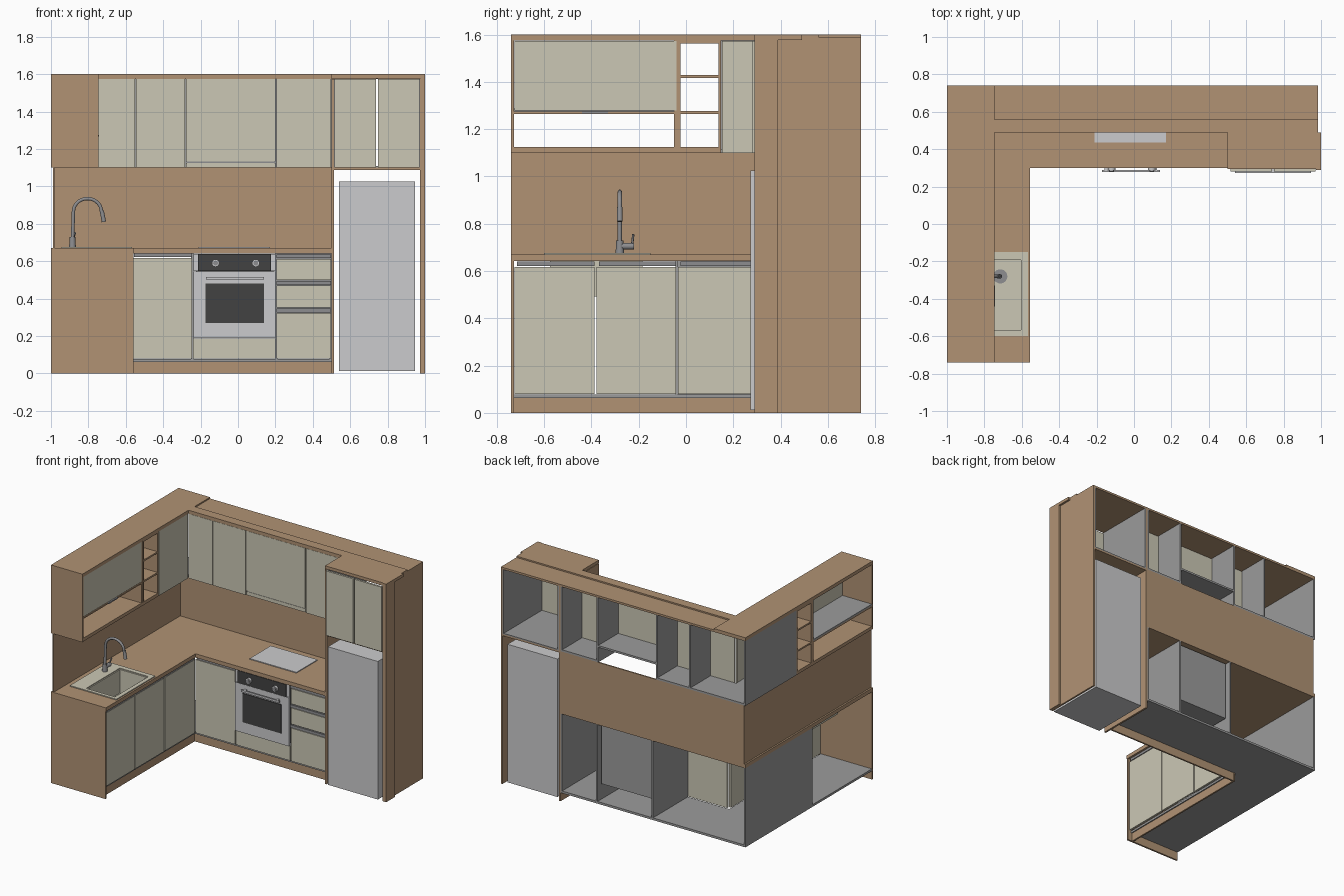
import bpy, math
from mathutils import Vector

if "Cube" in bpy.data.objects:
    bpy.data.objects.remove(bpy.data.objects["Cube"])


def mat(name, r, g, b):
    m = bpy.data.materials.new(name)
    m.diffuse_color = (r, g, b, 1)
    m.use_nodes = True
    m.node_tree.nodes["Principled BSDF"].inputs["Base Color"].default_value = m.diffuse_color
    return m


WOOD = mat("wood", .44, .29, .175)
DOOR = mat("sage_cream", .60, .575, .46)
GREY = mat("carcass_grey", .33, .33, .33)
STEEL = mat("light_steel", .60, .60, .61)
DARK = mat("dark_glass", .055, .055, .055)
METAL = mat("handle_metal", .27, .27, .28)


def box(name, m, x0, x1, y0, y1, z0, z1):
    v = [(x, y, z) for x in (x0, x1) for y in (y0, y1) for z in (z0, z1)]
    f = [(0, 1, 3, 2), (4, 6, 7, 5), (0, 4, 5, 1), (2, 3, 7, 6), (0, 2, 6, 4), (1, 5, 7, 3)]
    me = bpy.data.meshes.new(name)
    me.from_pydata(v, [], f)
    me.materials.append(m)
    o = bpy.data.objects.new(name, me)
    bpy.context.collection.objects.link(o)
    return o


def cyl(name, m, a, b, r, r2=None, n=24):
    a, b = Vector(a), Vector(b)
    bpy.ops.mesh.primitive_cone_add(vertices=n, radius1=r, radius2=r if r2 is None else r2,
                                    depth=(b - a).length, location=(a + b) / 2,
                                    rotation=(b - a).to_track_quat('Z', 'Y').to_euler())
    o = bpy.context.object
    o.name = name
    o.data.materials.append(m)
    bpy.ops.object.shade_smooth_by_angle()
    return o


def ring(name, m, x0, x1, y0, y1, z0, z1, hx0, hx1, hy0, hy1):
    """Slab with a rectangular hole, made of four boards."""
    box(name + "_left", m, x0, hx0, y0, y1, z0, z1)
    box(name + "_right", m, hx1, x1, y0, y1, z0, z1)
    box(name + "_front", m, hx0, hx1, y0, hy0, z0, z1)
    box(name + "_back", m, hx0, hx1, hy1, y1, z0, z1)


T = .012
# ---------- worktop and backsplash ----------
ring("worktop_sink_run", WOOD, -1, -.555, -.74, .74, .642, .67, -.83, -.597, -.575, -.185)
box("worktop_hob_run", WOOD, -.555, .5, .30, .74, .642, .67)
box("backsplash_back", WOOD, -.98, .5, .73, .74, .67, 1.1)
box("backsplash_left", WOOD, -.988, -.98, -.74, .74, .67, 1.1)

# ---------- base carcasses ----------
box("base_end_panel", WOOD, -1, -.558, -.74, -.727, 0, .642)
box("base_floor_left", GREY, -1, -.585, -.727, .74, .062, .078)
box("base_floor_back", GREY, -.585, .5, .335, .74, .062, .078)
box("corner_side_panel", GREY, -1, -.988, -.04, .74, .078, .642)
box("sink_cabinet_divider", GREY, -.988, -.585, -.045, -.033, .078, .642)
for x in (-.25, .2):
    box("base_divider", GREY, x, x + T, .335, .74, .078, .642)
box("base_end_right", GREY, .488, .5, .335, .74, .078, .642)
box("plinth_left", WOOD, -.605, -.593, -.727, .36, 0, .075)
box("plinth_back", WOOD, -.605, .5, .345, .357, 0, .075)

# ---------- sink run doors, facing +x ----------
for y0, y1 in ((-.725, -.386), (-.379, -.042), (-.034, .315)):
    box("sink_run_door", DOOR, -.585, -.57, y0, y1, .08, .618)
    box("sink_run_grip", METAL, -.585, -.568, y0 + .01, y1, .622, .640)

# ---------- hob run fronts, facing -y ----------
box("corner_base_door", DOOR, -.568, -.245, .318, .333, .08, .618)
box("corner_base_grip", METAL, -.555, -.245, .316, .333, .622, .640)
box("oven_drawer", DOOR, -.24, .2, .318, .333, .08, .186)
for z0, z1 in ((.08, .322), (.352, .47), (.50, .612)):
    box("drawer_front", DOOR, .206, .498, .318, .333, z0, z1)
    box("drawer_grip_back", METAL, .206, .498, .328, .335, z1, z1 + .03)
    box("drawer_grip_lip", METAL, .206, .498, .316, .328, z1 + .004, z1 + .024)

# ---------- oven ----------
box("oven_body", GREY, -.225, .19, .322, .71, .20, .632)
box("oven_front", STEEL, -.238, .2, .305, .322, .19, .545)
box("oven_window", DARK, -.175, .138, .300, .305, .27, .482)
box("oven_controls", DARK, -.215, .177, .303, .322, .547, .638)
box("oven_controls_side", STEEL, -.238, .2, .312, .322, .547, .638)
box("oven_handle", STEEL, -.172, .138, .278, .288, .502, .516)
for x in (-.15, .115):
    box("oven_handle_post", STEEL, x - .008, x + .008, .288, .305, .503, .515)
for x in (-.12, .095):
    cyl("oven_knob", STEEL, (x, .303, .59), (x, .285, .59), .02)
    cyl("oven_knob_cap", METAL, (x, .285, .59), (x, .282, .59), .013)

# ---------- hob ----------
box("hob_plate", STEEL, -.21, .17, .435, .68, .67, .676)

# ---------- sink and tap ----------
ring("sink_rim", DOOR, -.945, -.567, -.6, -.15, .67, .677, -.83, -.597, -.575, -.185)
for n, b in (("left", (-.83, -.822, -.575, -.185)), ("right", (-.605, -.597, -.575, -.185)),
             ("front", (-.822, -.605, -.575, -.567)), ("back", (-.822, -.605, -.193, -.185))):
    box("basin_wall_" + n, DOOR, *b, .50, .671)
box("basin_floor", DOOR, -.83, -.597, -.575, -.185, .492, .50)
cyl("sink_drain", METAL, (-.715, -.28, .50), (-.715, -.28, .504), .038)
TX, TY = -.885, -.28
cyl("tap_base", METAL, (TX, TY, .677), (TX, TY, .73), .018, .015)
path = [(TX, .72), (TX + .003, .80), (TX + .005, .865)]
path += [(-.805 - .075 * math.cos(a), .865 + .07 * math.sin(a))
         for a in [math.pi * k / 14 for k in range(1, 14)]]
path += [(-.73, .865), (-.723, .83)]
cu = bpy.data.curves.new("tap_spout", 'CURVE')
cu.dimensions = '3D'
cu.bevel_depth = .0095
cu.bevel_resolution = 3
cu.use_fill_caps = True
sp = cu.splines.new('POLY')
sp.points.add(len(path) - 1)
for p, (x, z) in zip(sp.points, path):
    p.co = (x, TY, z, 1)
cu.materials.append(METAL)
bpy.context.collection.objects.link(bpy.data.objects.new("tap_spout", cu))
cyl("tap_spray_head", METAL, (-.728, TY, .87), (-.717, TY, .81), .011, .012)
cyl("tap_valve", METAL, (TX, TY, .705), (TX, TY + .06, .705), .014)
cyl("tap_lever", METAL, (TX, TY + .052, .71), (TX + .015, TY + .057, .755), .005)

# ---------- left upper run ----------
box("upper_left_top", WOOD, -1, -.745, -.74, .74, 1.575, 1.6)
box("upper_left_end_panel", WOOD, -1, -.745, -.74, -.727, 1.1, 1.575)
box("upper_left_bottom", WOOD, -1, -.748, -.727, .145, 1.1, 1.124)
box("upper_left_shelf", GREY, -1, -.762, -.727, -.04, 1.275, 1.287)
box("upper_left_shelf_facing", WOOD, -1, -.748, -.727, -.04, 1.265, 1.275)
box("upper_left_door", DOOR, -.762, -.748, -.725, -.04, 1.28, 1.573)
box("upper_left_handle", METAL, -.762, -.742, -.44, -.33, 1.266, 1.276)
for y in (-.05, -.036):
    box("open_shelf_side", WOOD, -1, -.748, y, y + .013, 1.124, 1.575)
box("open_shelf_side_rear", WOOD, -1, -.748, .137, .148, 1.1, 1.575)
for z in (1.265, 1.417, 1.563):
    box("open_shelf_board", WOOD, -1, -.75, -.025, .137, z, z + .012)

# ---------- corner and back uppers ----------
box("corner_upper_side", GREY, -1, -.988, .148, .74, 1.1, 1.575)
box("corner_upper_floor", GREY, -.988, -.762, .148, .74, 1.1, 1.114)
box("corner_upper_door", DOOR, -.762, -.748, .152, .49, 1.1, 1.573)
box("back_upper_top_front", WOOD, -.745, .5, .49, .56, 1.575, 1.6)
box("back_upper_top_rear", WOOD, -.745, .985, .56, .74, 1.575, 1.59)
for x in (-.555, -.285, .195, .488):
    box("back_upper_divider", GREY, x, x + T, .507, .74, 1.1, 1.575)
for x0, x1, z in ((-.762, -.285, 1.1), (-.273, .195, 1.21), (.207, .488, 1.1)):
    box("back_upper_floor", GREY, x0, x1, .507, .74, z, z + .014)
for x0, x1, z in ((-.748, -.551, 1.1), (-.546, -.283, 1.1), (-.278, .2, 1.132), (.206, .498, 1.1)):
    box("back_upper_door", DOOR, x0, x1, .492, .506, z, 1.573)
box("hood_front_strip", DOOR, -.278, .2, .497, .506, 1.1, 1.126)
box("hood_slot", METAL, -.273, .195, .499, .506, 1.126, 1.132)

# ---------- refrigerator column ----------
box("column_left_panel", WOOD, .5, .514, .295, .74, 0, 1.575)
box("column_right_panel", WOOD, .972, .985, .295, .74, 0, 1.578)
box("column_right_cover", WOOD, .985, 1, .29, .39, 0, 1.6)
box("column_right_front", WOOD, .972, .985, .29, .295, 0, 1.6)
box("column_top", WOOD, .5, 1, .295, .49, 1.578, 1.6)
box("column_top_rear", WOOD, .5, .985, .49, .56, 1.575, 1.6)
box("column_cabinet_floor", WOOD, .514, .972, .297, .74, 1.088, 1.1)
box("column_cabinet_inner_floor", GREY, .514, .972, .297, .74, 1.1, 1.108)
for x in (.514, .962):
    box("column_cabinet_side", GREY, x, x + .01, .297, .74, 1.108, 1.575)
for x0, x1 in ((.517, .739), (.748, .97)):
    box("column_door", DOOR, x0, x1, .28, .295, 1.1, 1.573)
box("refrigerator", STEEL, .54, .945, .272, .72, .012, 1.025)
